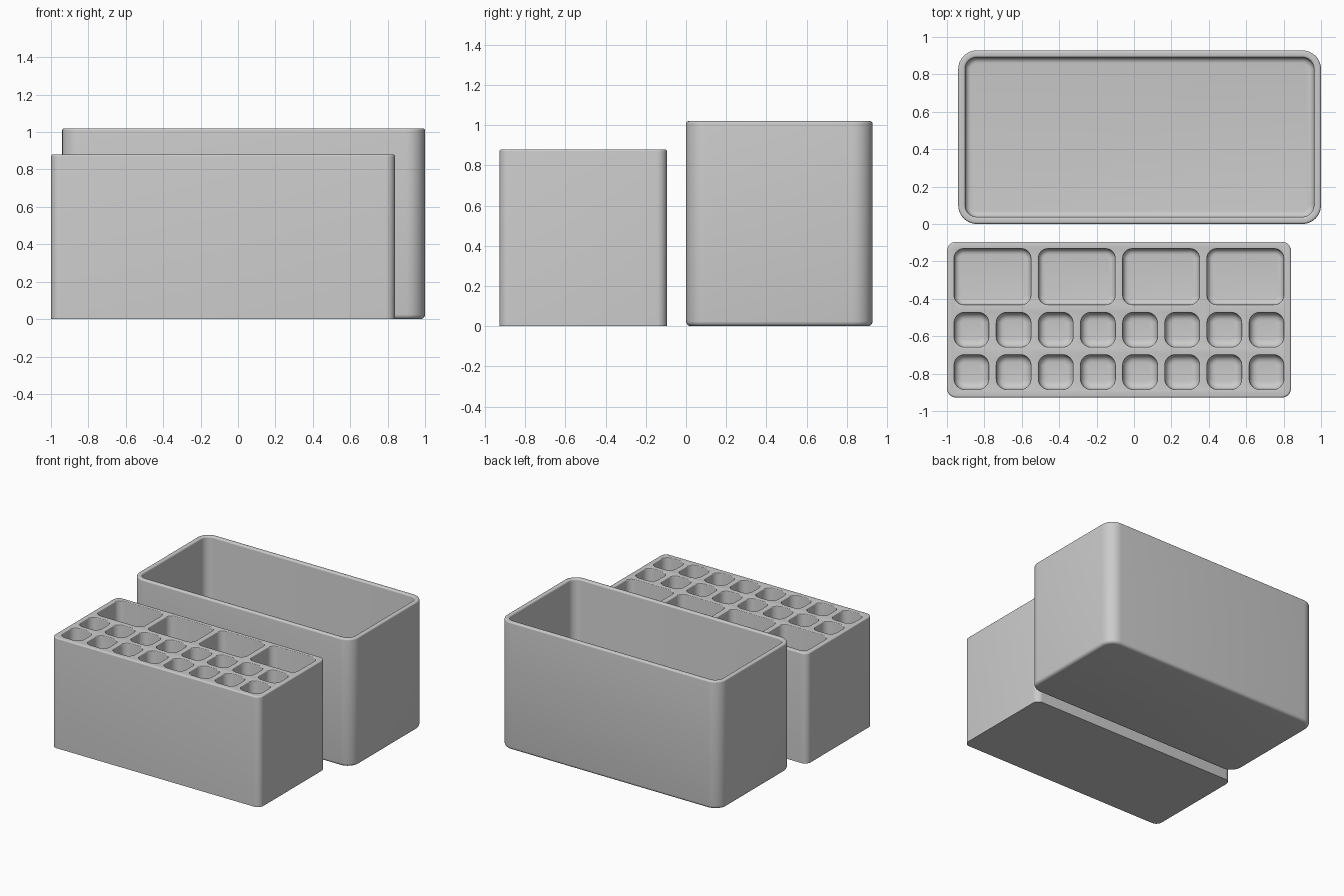
import bpy, bmesh, math

cube = bpy.data.objects.get("Cube")
if cube:
    bpy.data.objects.remove(cube, do_unlink=True)

grey = bpy.data.materials.new("light grey plastic")
grey.use_nodes = True
color = (0.6, 0.6, 0.6, 1)
grey.diffuse_color = color
grey.node_tree.nodes["Principled BSDF"].inputs["Base Color"].default_value = color


def ring(bm, rect, radius, inset, z, steps=8):
    """Rounded rectangle of vertices, shrunk by inset."""
    x0, x1, y0, y1 = rect
    r = max(radius - inset, 0.004)
    x0, x1, y0, y1 = x0 + inset + r, x1 - inset - r, y0 + inset + r, y1 - inset - r
    verts = []
    for k, (cx, cy) in enumerate([(x1, y1), (x0, y1), (x0, y0), (x1, y0)]):
        for i in range(steps + 1):
            a = math.pi / 2 * (k + i / steps)
            verts.append(bm.verts.new((cx + r * math.cos(a), cy + r * math.sin(a), z)))
    return verts


def loft(bm, rect, radius, profile):
    """Closed solid through rings given as (inset, z)."""
    rings = [ring(bm, rect, radius, d, z) for d, z in profile]
    for a, b in zip(rings, rings[1:]):
        for i in range(len(a)):
            j = (i + 1) % len(a)
            bm.faces.new((a[i], a[j], b[j], b[i]))
    bm.faces.new(rings[0][::-1])
    bm.faces.new(rings[-1])


def arc(d, z, r, start, end, n=5):
    """Fillet points around centre (d, z), angles in degrees."""
    angles = [math.radians(start + (end - start) * i / n) for i in range(n + 1)]
    return [(d + r * math.cos(a), z + r * math.sin(a)) for a in angles]


def make(name, bm):
    bmesh.ops.recalc_face_normals(bm, faces=bm.faces)
    mesh = bpy.data.meshes.new(name)
    bm.to_mesh(mesh)
    bm.free()
    mesh.materials.append(grey)
    ob = bpy.data.objects.new(name, mesh)
    bpy.context.collection.objects.link(ob)
    return ob


def smooth(ob):
    bpy.ops.object.select_all(action="DESELECT")
    ob.select_set(True)
    bpy.context.view_layer.objects.active = ob
    bpy.ops.object.shade_smooth_by_angle(angle=math.radians(35))


# Outer bin: open tray with rounded rim, corners and base
wall, height = 0.038, 1.02
profile = arc(0.025, 0.025, 0.025, 270, 180)
profile += arc(0.012, height - 0.012, 0.012, 180, 90)
profile += arc(wall - 0.012, height - 0.012, 0.012, 90, 0)
profile += arc(wall + 0.03, wall + 0.03, 0.03, 180, 270)
bm = bmesh.new()
loft(bm, (-0.94, 1.0, 0.0, 0.928), 0.1, profile)
smooth(make("outer_bin", bm))

# Organizer block: square base edge, softened top edge
top = 0.88
bm = bmesh.new()
loft(bm, (-1.0, 0.84, -0.928, -0.095), 0.05, [(0, 0)] + arc(0.01, top - 0.01, 0.01, 180, 90))
block = make("organizer_block", bm)

# Pocket cutters: one row of four, two rows of eight
bm = bmesh.new()


def pockets(count, width, y0, y1, radius, fillet):
    pitch = 1.803 / count
    floor = 0.04
    shape = arc(fillet, floor + fillet, fillet, 270, 180)
    shape += arc(-0.006, top - 0.006, 0.006, 0, 90)
    shape.append((-0.006, top + 0.05))
    for i in range(count):
        x = -0.961 + i * pitch
        loft(bm, (x, x + width, y0, y1), radius, shape)


pockets(4, 0.409, -0.431, -0.133, 0.05, 0.03)
pockets(8, 0.184, -0.658, -0.474, 0.055, 0.04)
pockets(8, 0.184, -0.884, -0.700, 0.055, 0.04)
cutter = make("pocket_cutter", bm)
cutter.hide_render = True

cut = block.modifiers.new("pockets", "BOOLEAN")
cut.operation = "DIFFERENCE"
cut.solver = "EXACT"
cut.object = cutter
bpy.context.view_layer.objects.active = block
bpy.ops.object.modifier_apply(modifier=cut.name)
bpy.data.objects.remove(cutter, do_unlink=True)
smooth(block)
